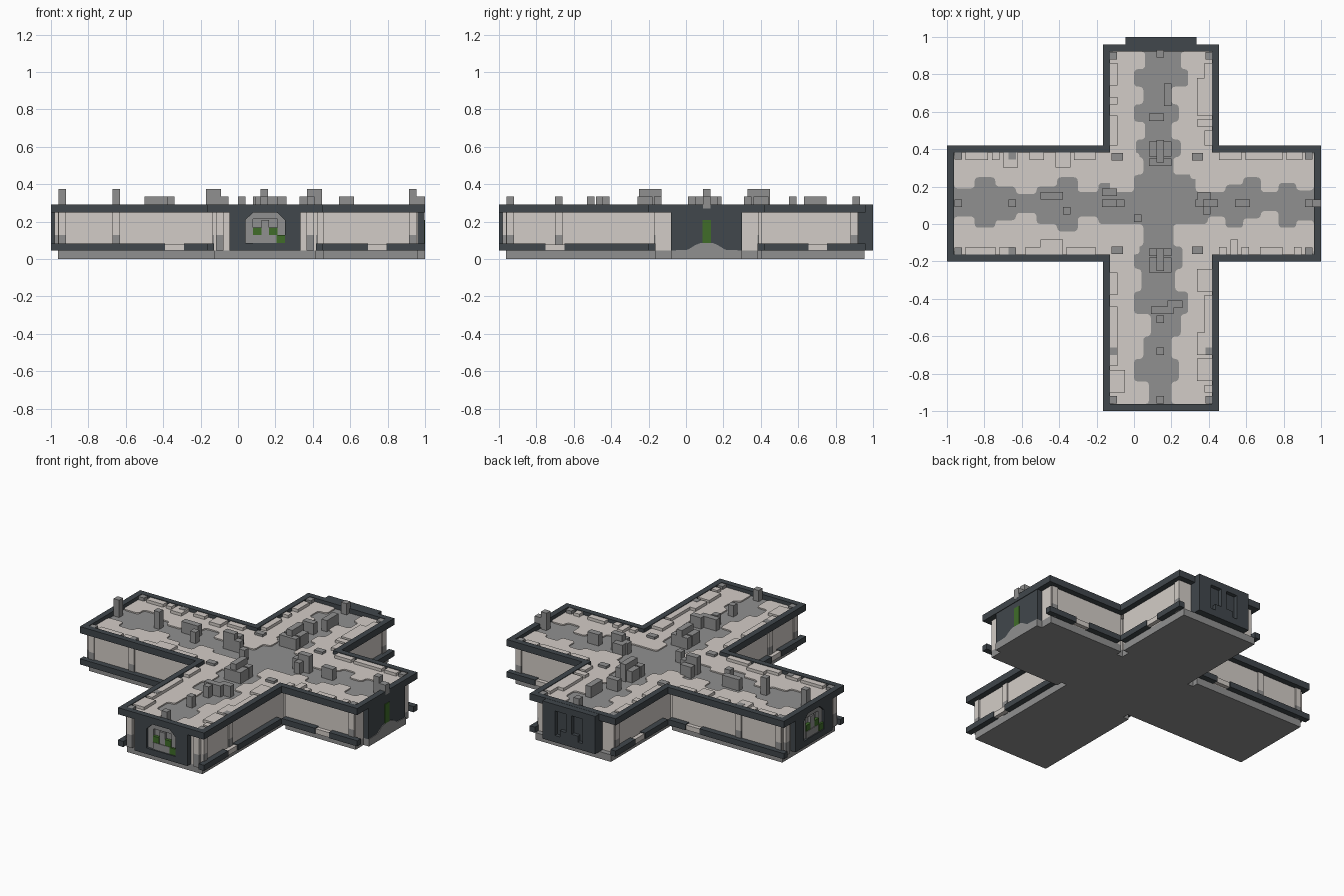
import bpy, bmesh, math, random
from mathutils import Matrix, Vector

random.seed(4)
cube = bpy.data.objects.get("Cube")
if cube:
    bpy.data.objects.remove(cube)


def material(name, rgb):
    m = bpy.data.materials.new(name)
    m.use_nodes = True
    m.diffuse_color = (*rgb, 1)
    m.node_tree.nodes["Principled BSDF"].inputs["Base Color"].default_value = (*rgb, 1)
    return m


DARK = material("dark slate", (0.052, 0.063, 0.072))
GREY = material("stone grey", (0.28, 0.28, 0.28))
PALE = material("pale stone", (0.65, 0.605, 0.57))
GREEN = material("moss green", (0.05, 0.15, 0.022))


def finish(bm, name, mat, matrix=None):
    if matrix:
        bm.transform(matrix)
    bmesh.ops.recalc_face_normals(bm, faces=bm.faces)
    mesh = bpy.data.meshes.new(name)
    bm.to_mesh(mesh)
    bm.free()
    mesh.materials.append(mat)
    ob = bpy.data.objects.new(name, mesh)
    bpy.context.collection.objects.link(ob)


def add_box(bm, x, y, z):
    """Box from (low, high) pairs."""
    lo, hi = Vector((x[0], y[0], z[0])), Vector((x[1], y[1], z[1]))
    m = Matrix.Translation((lo + hi) / 2) @ Matrix.Diagonal((*(hi - lo), 1))
    bmesh.ops.create_cube(bm, size=1, matrix=m)


def boxes(name, mat, items, matrix=None):
    bm = bmesh.new()
    for item in items:
        add_box(bm, *item)
    finish(bm, name, mat, matrix)


def prism(name, mat, pts, z0, z1, round_by=0, matrix=None):
    """Extruded outline; round_by softens its corners."""
    bm = bmesh.new()
    bm.faces.new([bm.verts.new((x, y, z0)) for x, y in pts]).normal_update()
    if round_by:
        bmesh.ops.bevel(bm, geom=bm.verts[:], offset=round_by, segments=3,
                        profile=0.5, affect='VERTICES', clamp_overlap=True)
    ext = bmesh.ops.extrude_face_region(bm, geom=bm.faces[:], use_keep_orig=True)
    top = [g for g in ext["geom"] if isinstance(g, bmesh.types.BMVert)]
    bmesh.ops.translate(bm, verts=top, vec=(0, 0, z1 - z0))
    finish(bm, name, mat, matrix)


# Cross plan: outer limits of the two crossing halls, then the inset walls
L, R, F, B = -0.165, 0.455, -0.2, 0.42
END, BACK, T = 1.0, 0.96, 0.038
CX, CY = 0.145, 0.11
l, r, f, b, e, k = L + T, R - T, F + T, B - T, END - T, BACK - T
FLOOR, SLAB, TOP = 0.262, 0.27, 0.293


def cross(x0, x1, y0, y1, end, back):
    return [(-end, y0), (x0, y0), (x0, -end), (x1, -end), (x1, y0), (end, y0),
            (end, y1), (x1, y1), (x1, back), (x0, back), (x0, y1), (-end, y1)]


# Inner body, with a small open shaft beside each inside corner
s = 0.04
body = [(-e, f), (l + s, f), (l + s, f - s), (l, f - s), (l, -e), (r, -e),
        (r, f + s), (R, f + s), (R, f), (e, f), (e, b), (r + .003, b), (r + .003, b - s),
        (r - s, b - s), (r - s, b + .02), (r, b + .02), (r, k), (l, k), (l, b - s),
        (l - s, b - s), (l - s, b), (-e, b)]
prism("base_slab", GREY, body, 0, 0.046)
prism("hall_walls", PALE, body, 0.046, 0.25)
prism("hall_floor", GREY, body, 0.25, FLOOR)

# Top border: a bridged band between the outer and inset outlines
bm = bmesh.new()
rings = [[bm.verts.new((x, y, z)) for x, y in cross(*plan)]
         for plan, z in (((L, R, F, B, END, BACK), 0.25), ((L, R, F, B, END, BACK), TOP),
                         ((l, r, f, b, e, k), TOP), ((l, r, f, b, e, k), 0.25))]
for a, c in zip(rings, rings[1:] + rings[:1]):
    for i in range(len(a)):
        j = (i + 1) % len(a)
        bm.faces.new((a[i], a[j], c[j], c[i]))
finish(bm, "top_border", DARK)

# Lower border along the long sides, each with a replaced stone
border, patch = [], []
for y in ((F, f), (b, B)):
    for a, c, g in ((-END, L, -0.34), (R, END, 0.745)):
        border += [((a, g - .05), y, (.046, .083)), ((g + .05, c), y, (.046, .083))]
        patch.append(((g - .05, g + .05), (y[0] + .006, y[1] - .006), (.046, .078)))
for x in ((L, l), (r, R)):
    for a, c, g in ((-END, F, -0.7), (B, BACK, 0.705)):
        border += [(x, (a, g - .05), (.046, .083)), (x, (g + .05, c), (.046, .083))]
        patch.append(((x[0] + .006, x[1] - .006), (g - .05, g + .05), (.046, .078)))
boxes("lower_border", DARK, border)
boxes("border_stones", PALE, patch)

# Pilasters on the walls: pale shaft over a grey foot, grey cap above the floor
shaft, foot, cap = [], [], []
for x in (-0.94, -0.65, 0.935):
    for y in (f, b):
        n = math.copysign(0.018, y)
        span = ((x - .02, x + .02), tuple(sorted((y + n / 2, y - 2 * n))))
        shaft.append((*span, (.13, .25)))
        foot.append((*span, (.046, .13)))
        cap.append((span[0], tuple(sorted((y, y - 2 * n))), (.25, .291)))
for y in (-0.94, -0.68, 0.9):
    for x in (l, r):
        n = math.copysign(0.018, x)
        span = (tuple(sorted((x + n / 2, x - 2 * n))), (y - .02, y + .02))
        shaft.append((*span, (.13, .25)))
        foot.append((*span, (.046, .13)))
        cap.append((tuple(sorted((x, x - 2 * n))), span[1], (.25, .291)))
cap += [((x - .03, x + .03), (y - .02, y + .02), (.25, .285))
        for x in (-.09, .34) for y in (.36, -.14)]
# Corner posts beside the gates
for x, y in ((l + .03, -e), (r - .03, -e), (-e, f + .03), (-e, b - .03)):
    span = ((x - .02, x + .02), (y - .02, y + .02))
    shaft.append((*span, (.13, .25)))
    foot.append((*span, (.046, .13)))
boxes("pilaster_shafts", PALE, shaft)
boxes("pilaster_feet", GREY, foot)
boxes("pilaster_caps", GREY, cap)


# Pale floor slabs: wavy inner edge, stepping between a few widths along each wall
def floor_strip(name, start, stop, wall, edges, along_x):
    step = (stop - start) / len(edges)
    pts = [(start, wall)]
    for i, v in enumerate(edges):
        pts += [(start + i * step, v), (start + (i + 1) * step, v)]
    pts.append((stop, wall))
    if not along_x:
        pts = [(q, p) for p, q in pts]
    prism(name, PALE, pts, 0.257, SLAB, round_by=0.02)


floor_strip("floor_back_left", 0.17, k, l, (0, .05, .01, .06, 0, .05, 0, .06), False)
floor_strip("floor_back_right", 0.17, k, r, (.33, .21, .25, .2, .24, .2, .29, .25), False)
floor_strip("floor_front_left", -e, 0.0, l, (.08, 0, .05, .09, 0, .04, 0, .05), False)
floor_strip("floor_front_right", -e, 0.0, r, (.2, .24, .2, .25, .29, .22, .26, .21), False)
floor_strip("floor_left_back", -e, 0.03, b, (.19, .25, .2, .16, .2, .25, .17, .22, .26), True)
floor_strip("floor_left_front", -e, 0.03, f, (.04, -.02, .02, .06, 0, -.04, .04, 0, -.04), True)
floor_strip("floor_right_back", 0.3, e, b, (.24, .17, .21, .25, .17, .22, .18), True)
floor_strip("floor_right_front", 0.3, e, f, (0, .04, -.02, .03, .07, -.02, .02), True)

# Pale ledge stones scattered along the foot of the border
ledge = []
for start, stop, walls, along_x in [(-0.9, L - s, (f, b), True), (R, 0.9, (f, b), True),
                                    (-0.9, F - s, (l, r), False), (B, 0.86, (l, r), False)]:
    for w in walls:
        p, inward = start, -math.copysign(1, w)
        while p < stop - 0.04:
            run = (p, min(p + random.choice((0.04, 0.08, 0.12)), stop))
            deep = tuple(sorted((w, w + inward * random.choice((.04, .04, .08)))))
            ledge.append((run, deep, (.25, .289)) if along_x else (deep, run, (.25, .289)))
            p = run[1] + random.choice((0, 0.02, 0.06))
boxes("ledge_stones", PALE, ledge)

# Loose rubble on the roof: centre, half sizes, top height
LOW, TALL = 0.335, 0.375
rubble = [(-.94, CY, 1, 1, TALL), (-.65, CY, 1, 1, TALL), (-.44, .15, 3, 1, LOW),
          (-.36, .07, 1, 1, LOW), (-.11, CY, 3, 1, LOW), (-.13, CY, 2, 1, TALL),
          (-.13, .17, 2, 1, LOW), (.02, .03, 1, 1, LOW), (.14, .39, 1, 3, TALL),
          (.14, .4, 3, 2, LOW), (.14, .33, 3, 1, LOW), (.39, CY, 3, 1, LOW),
          (.41, CY, 2, 1, TALL), (.39, CY, 1, 3, LOW), (.36, .15, 1, 1, LOW),
          (.58, CY, 2, 1, LOW), (.935, CY, 1, 1, TALL), (.12, .57, 2, 1, LOW),
          (.18, .69, 1, 3, LOW), (.14, .91, 1, 1, LOW), (.14, -.19, 1, 3, TALL),
          (.14, -.15, 3, 1, LOW), (.14, -.22, 3, 2, LOW), (.15, -.46, 3, 1, LOW),
          (.22, -.43, 2, 1, LOW), (.14, -.51, 1, 1, LOW), (.14, -.68, 1, 1, LOW),
          (.14, -.94, 1, 1, LOW)]
boxes("roof_rubble", GREY, [((x - .02 * w, x + .02 * w), (y - .02 * d, y + .02 * d), (.25, h))
                            for x, y, w, d, h in rubble])


# Gateway: dark surround with an arched alcove; local x across, -y outward
def gateway(name, matrix):
    arch = [(-.105, .085), (-.105, .21), (-.06, .252), (.06, .252), (.105, .21), (.105, .085)]
    surround = [(-.19, .046), (-.19, .292), (0, .292), (0, .252), arch[2], arch[1], arch[0],
                (0, .085), (0, .046)]
    upright = matrix @ Matrix.Rotation(math.pi / 2, 4, 'X')
    for side, word in ((1, "left"), (-1, "right")):
        prism(f"{name}_surround_{word}", DARK, [(side * x, z) for x, z in surround],
              0, 0.038, matrix=upright)
    prism(f"{name}_alcove", GREY, arch, 0, 0.008, matrix=upright)
    prism(f"{name}_arch", GREY, arch + [(.065, .085), (.065, .215), (-.065, .215),
                                        (-.065, .085)], 0, 0.022, matrix=upright)
    boxes(f"{name}_steps", GREY, [((-.065, .065), (-.03, 0), (.085, .13)),
                                  ((-.02, .02), (-.026, 0), (.13, .21))], matrix)
    boxes(f"{name}_moss", GREEN, [((-.065, -.02), (-.028, 0), (.13, .17)),
                                  ((.02, .065), (-.028, 0), (.13, .17)),
                                  ((.06, .105), (-.034, 0), (.087, .13))], matrix)


gateway("front_gate", Matrix.Translation((CX, -e, 0)))
gateway("side_gate", Matrix.Translation((-e, CY, 0)) @ Matrix.Rotation(-math.pi / 2, 4, 'Z'))

# Back gate: dark block with sunken panes
frame = [((CX - .19, CX + .19), (k, .975), (.046, .292))]
for a, c, z0, z1 in [(-.19, -.1, .046, .292), (.1, .19, .046, .292), (-.1, .1, .046, .09),
                     (-.1, .1, .25, .292), (-.02, .02, .13, .25), (-.065, .065, .09, .13)]:
    frame.append(((CX + a, CX + c), (.975, END), (z0, z1)))
boxes("back_gate", DARK, frame)
boxes("back_step", GREY, [((l, r), (k, .955), (0, .046))])

# Far side gate: dark slab, moss slot, keystone and a rounded grey ramp
boxes("ramp_gate", DARK, [((e, .996), (CY - .19, CY + .19), (.046, .292))])
boxes("moss_slot", GREEN, [((.99, END), (CY - .023, CY + .023), (.08, .21))])
boxes("gate_keystone", GREY, [((.95, END + .001), (CY - .02, CY + .02), (.27, LOW))])
half = [(.19, 0), (.19, .046), (.1, .05), (.06, .075), (.035, .085)]
mound = half + [(-x, z) for x, z in reversed(half)]
prism("ramp_mound", GREY, mound, 0, 0.0385, matrix=Matrix.Translation((e, CY, 0))
      @ Matrix.Rotation(math.pi / 2, 4, 'Z') @ Matrix.Rotation(math.pi / 2, 4, 'X'))
